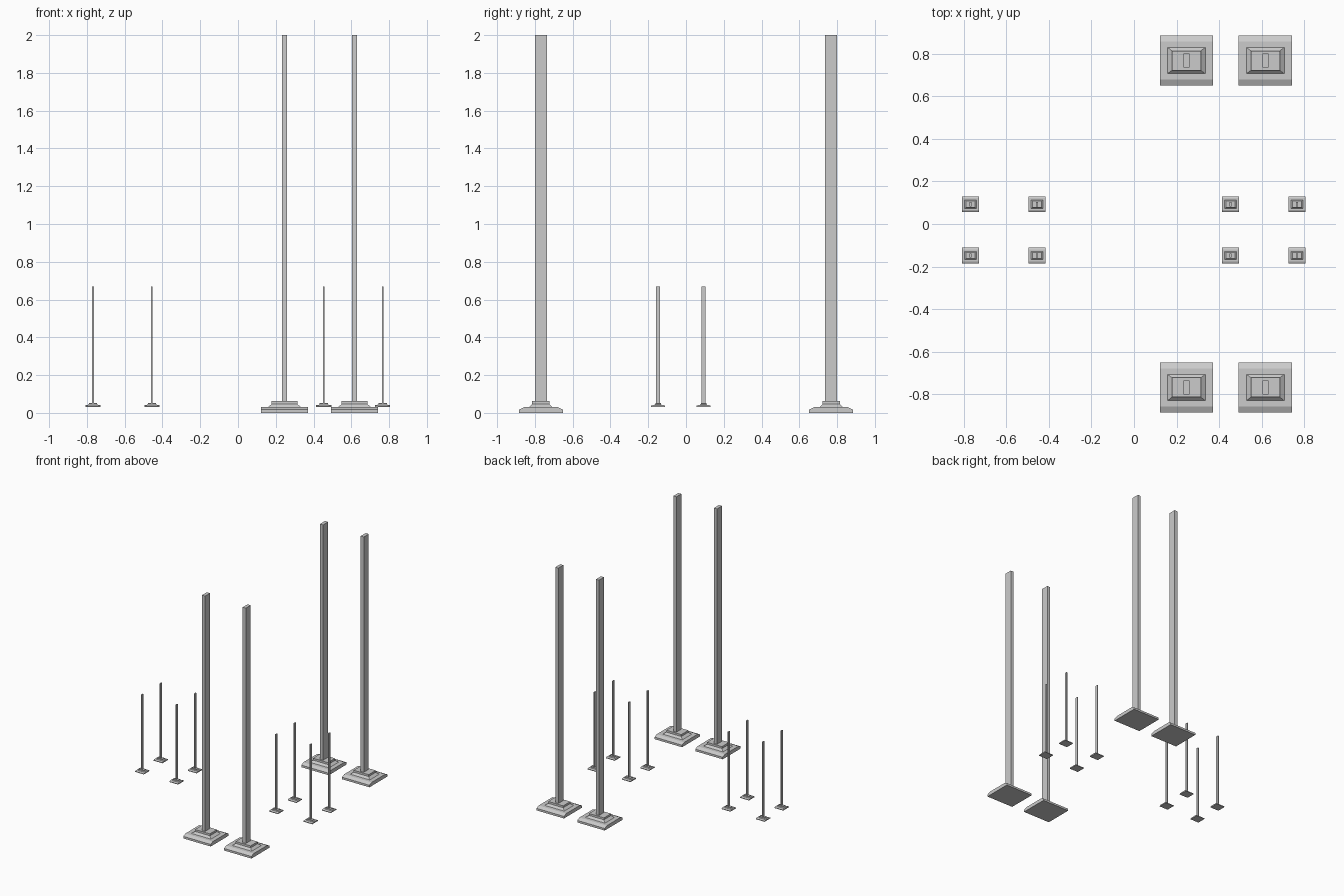
import bpy, bmesh

if "Cube" in bpy.data.objects:
    bpy.data.objects.remove(bpy.data.objects["Cube"])


def loft(bm, rings):
    """Stack of centred rectangles (half x, half y, z) joined into a closed solid."""
    loops = []
    for hx, hy, z in rings:
        loops.append([bm.verts.new(p) for p in
                      ((-hx, -hy, z), (hx, -hy, z), (hx, hy, z), (-hx, hy, z))])
    for a, b in zip(loops, loops[1:]):
        for i in range(4):
            j = (i + 1) % 4
            bm.faces.new((a[i], a[j], b[j], b[i]))
    bm.faces.new(loops[0][::-1])
    bm.faces.new(loops[-1])


def make_mesh(name, rings):
    bm = bmesh.new()
    loft(bm, rings)
    mesh = bpy.data.meshes.new(name)
    bm.to_mesh(mesh)
    bm.free()
    return mesh


# Shared part meshes, sized for the tall posts
parts = {
    # bottom plate, bevelled only on its front and back edges
    "base_plate": make_mesh("base_plate", [
        (0.125, 0.117, 0.0), (0.125, 0.117, 0.017), (0.125, 0.089, 0.03)]),
    # sloped plinth with a straight collar
    "plinth": make_mesh("plinth", [
        (0.089, 0.062, 0.03), (0.068, 0.046, 0.046), (0.068, 0.046, 0.062)]),
    # slim upright
    "post": make_mesh("post", [
        (0.014, 0.032, 0.062), (0.014, 0.032, 2.0)]),
}


def add_post(prefix, x, y, z, scale):
    for part, mesh in parts.items():
        ob = bpy.data.objects.new(f"{prefix}_{part}", mesh)
        ob.location = (x, y, z)
        ob.scale = (scale,) * 3
        bpy.context.collection.objects.link(ob)


# Four tall posts
for x in (0.246, 0.617):
    for y in (-0.768, 0.768):
        add_post("tall", x, y, 0.0, 1.0)

# Eight short posts, raised slightly
for x in (-0.768, -0.456, 0.454, 0.766):
    for y in (-0.148, 0.093):
        add_post("short", x, y, 0.032, 0.318)
